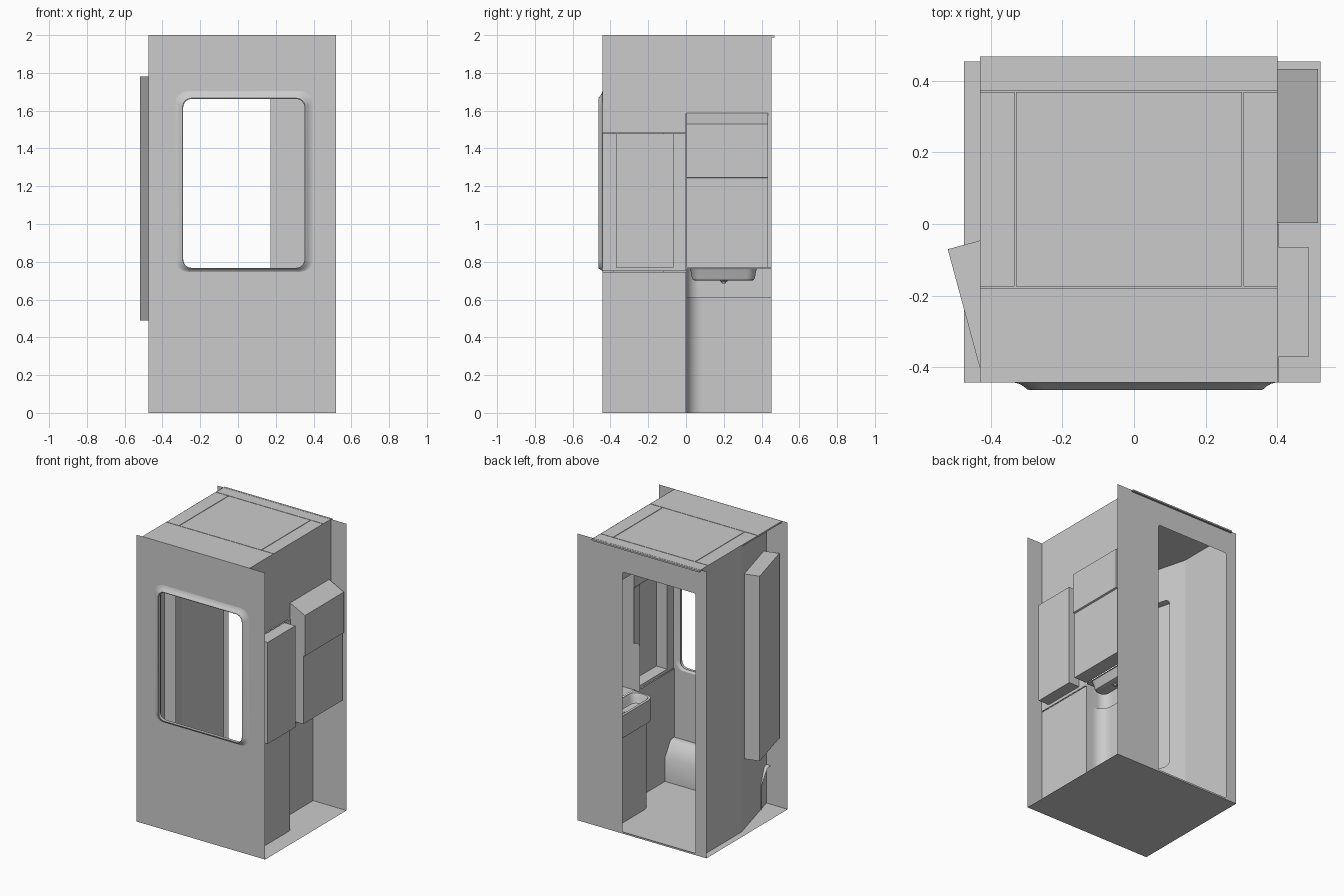
import bpy, bmesh, math

if "Cube" in bpy.data.objects:
    bpy.data.objects.remove(bpy.data.objects["Cube"])


def finish(name, bm, smooth=False):
    bmesh.ops.remove_doubles(bm, verts=bm.verts, dist=1e-5)
    bmesh.ops.recalc_face_normals(bm, faces=bm.faces)
    me = bpy.data.meshes.new(name)
    bm.to_mesh(me)
    bm.free()
    ob = bpy.data.objects.new(name, me)
    bpy.context.scene.collection.objects.link(ob)
    if smooth:
        bpy.ops.object.select_all(action='DESELECT')
        ob.select_set(True)
        bpy.context.view_layer.objects.active = ob
        bpy.ops.object.shade_smooth_by_angle(angle=math.radians(40))
    return ob


def rrect(a0, a1, b0, b1, r, n=6):
    pts = []
    for k, (a, b) in enumerate([(a1 - r, b1 - r), (a0 + r, b1 - r), (a0 + r, b0 + r), (a1 - r, b0 + r)]):
        for i in range(n + 1):
            t = math.pi / 2 * (k + i / n)
            pts.append((a + r * math.cos(t), b + r * math.sin(t)))
    return pts


def rect(a0, a1, b0, b1):
    return [(a0, b0), (a1, b0), (a1, b1), (a0, b1)]


def sheet(name, loops, place):
    """Flat panel from an outline and optional holes, placed in 3D by a function."""
    bm = bmesh.new()
    for loop in loops:
        vs = [bm.verts.new(place(*p)) for p in loop]
        for i, v in enumerate(vs):
            bm.edges.new((v, vs[i - 1]))
    bmesh.ops.triangle_fill(bm, use_beauty=True, use_dissolve=False, edges=bm.edges[:])
    return finish(name, bm)


def loft(name, rings, closed=True, cap=False, ends=False):
    """Skin a series of rings; cap fills the last ring, ends fills both."""
    bm = bmesh.new()
    vr = [[bm.verts.new(p) for p in r] for r in rings]
    n = len(rings[0])
    for a, b in zip(vr, vr[1:]):
        for i in range(n if closed else n - 1):
            j = (i + 1) % n
            bm.faces.new((a[i], a[j], b[j], b[i]))
    if cap or ends:
        bm.faces.new(vr[-1])
    if ends:
        bm.faces.new(vr[0])
    return finish(name, bm, True)


def upright(name, path, z0, z1, ends=False):
    return loft(name, [[(x, y, z) for x, y in path] for z in (z0, z1)], False, ends=ends)


X0, X1, Y0, Y1 = -0.475, 0.52, -0.443, 0.453
L, R = -0.43, 0.40

# floor
sheet("floor", [rect(X0, X1, Y0, Y1)], lambda x, y: (x, y, 0))

# front wall and flared window frame
WIN = (-0.29, 0.352, 0.768, 1.662)


def window_ring(o, y):
    return [(x, y, z) for x, z in rrect(WIN[0] - o, WIN[1] + o, WIN[2] - o * 0.5, WIN[3] + o, 0.045 + o * 0.5, 8)]


sheet("front_wall", [rect(X0, X1, 0, 2), [(x, z) for x, _, z in window_ring(0.042, 0)]],
      lambda x, z: (x, Y0, z))
loft("window_frame", [window_ring(o, y) for o, y in
                      [(0.042, Y0), (0.03, -0.446), (0.018, -0.453), (0.009, -0.461), (0.004, -0.463),
                       (0, -0.461), (0, -0.44)]])

# back wall with doorway
sheet("back_wall", [rect(X0, X1, 0, 2), rrect(-0.39, 0.173, 0.012, 1.825, 0.012, 3)],
      lambda x, z: (x, Y1, z))

# left wall: straight part, then an angled part with a niche opening
sheet("left_wall", [rect(0, Y1, 0, 2)], lambda y, z: (L, y, z))


def angled(u, z, out=0.0):
    return (L + 0.27 * u - 0.965 * out, -u - 0.262 * out, z)


sheet("angled_wall", [rect(0, -Y0, 0, 1.995), rrect(0.12, 0.385, 0.51, 1.74, 0.035)], angled)
upright("left_niche", [angled(u, 0, o)[:2] for u, o in
                       [(0.043, 0.001), (0.043, 0.105), (0.395, 0.105), (0.395, 0.001)]], 0.49, 1.78, True)
# the niche front is left open by removing the inner closing face: it has none along the wall

# right wall: lower, middle (with niche) and upper panels
sheet("right_wall_lower", [rect(Y0, 0, 0, 0.747)], lambda y, z: (R, y, z))
sheet("right_wall_middle", [rect(Y0, 0, 0.75, 1.48), rect(-0.37, -0.07, 0.77, 1.475)],
      lambda y, z: (R + 0.005, y, z))
sheet("right_wall_upper", [[(Y0, 1.483), (0, 1.483), (0, 1.585), (Y1, 1.585), (Y1, 2), (Y0, 2)]],
      lambda y, z: (R, y, z))
sheet("right_wall_strip", [rect(0.433, Y1, 0.77, 1.585)], lambda y, z: (R, y, z))
for i, z in enumerate((0.749, 1.481)):
    sheet(f"panel_seam_{i}", [rect(R - 0.002, R + 0.005, Y0, 0)], lambda x, y, z=z: (x, y, z))
upright("right_niche", [(0.405, -0.37), (0.488, -0.37), (0.488, -0.065), (0.405, -0.065)],
        0.77, 1.478, True)

# wall cabinet shell above the basin, upper part stepped out
cab = [(R, 0.77), (0.502, 0.77), (0.502, 1.243), (0.514, 1.247), (0.514, 1.53), (R, 1.588)]
loft("wall_cabinet", [[(x, y, z) for x, z in cab] for y in (0.003, 0.433)], False, ends=True)


# basin cabinet, apron and counter share one rounded profile
def counter_path(x, r):
    y = 0.002
    arc = [(x + r - r * math.cos(t), y + r - r * math.sin(t))
           for t in [math.pi / 2 * i / 8 for i in range(9)]]
    return [(x, Y1)] + arc + [(R, y)]


upright("basin_cabinet", counter_path(0.263, 0.085), 0, 0.61)
upright("basin_apron", counter_path(0.24, 0.07), 0.61, 0.765)
loft("apron_underside", [[(x, y, 0.61) for x, y in counter_path(a, r)]
                         for a, r in ((0.24, 0.07), (0.263, 0.085))], False)


def bowl_ring(inset, z, r):
    return [(x, y, z) for x, y in rrect(0.258 + inset, 0.392 - inset, 0.018 + inset, 0.378 - inset, r)]


top = counter_path(0.24, 0.07) + [(R, Y1)]
sheet("counter_top", [top, [p[:2] for p in bowl_ring(0, 0, 0.05)]], lambda x, y: (x, y, 0.765))
loft("basin_bowl", [bowl_ring(*a) for a in
                    [(0, 0.765, 0.05), (0.006, 0.755, 0.048), (0.013, 0.715, 0.045),
                     (0.019, 0.704, 0.04), (0.03, 0.70, 0.033)]], cap=True)
# drain
loft("drain", [[(0.325 + r * math.cos(i * math.pi / 8), 0.2 + r * math.sin(i * math.pi / 8), z)
                for i in range(16)] for r, z in
               [(0.02, 0.702), (0.02, 0.695), (0.012, 0.694), (0.01, 0.685)]], cap=True)
# splash plate beside the basin
sheet("splash_plate", [rrect(0.355, R, 0.766, 1.10, 0.012, 3)], lambda x, z: (x, 0.002, z))

# low sloped ledge along the front wall
ledge = [(-0.34, 0), (-0.34, 0.17), (-0.40, 0.262), (-0.415, 0.27), (Y0, 0.27)]
loft("front_ledge", [[(x, y, z) for y, z in ledge] for x in (-0.345, R)], False)

# roof panels separated by grooves over a backing sheet
sheet("roof_backing", [rect(L, R, Y0, 0.465)], lambda x, y: (x, y, 1.988))
G = 0.002
for name, r in {"front": (L, R, Y0, -0.177 - G), "back": (L, R, 0.37 + G, 0.468),
                "left": (L, -0.331 - G, -0.177 + G, 0.37 - G),
                "centre": (-0.331 + G, 0.303 - G, -0.177 + G, 0.37 - G),
                "right": (0.303 + G, R, -0.177 + G, 0.37 - G)}.items():
    loft("roof_" + name, [[(x, y, z) for x, y in rect(*r)] for z in (1.988, 1.999)], cap=True)
